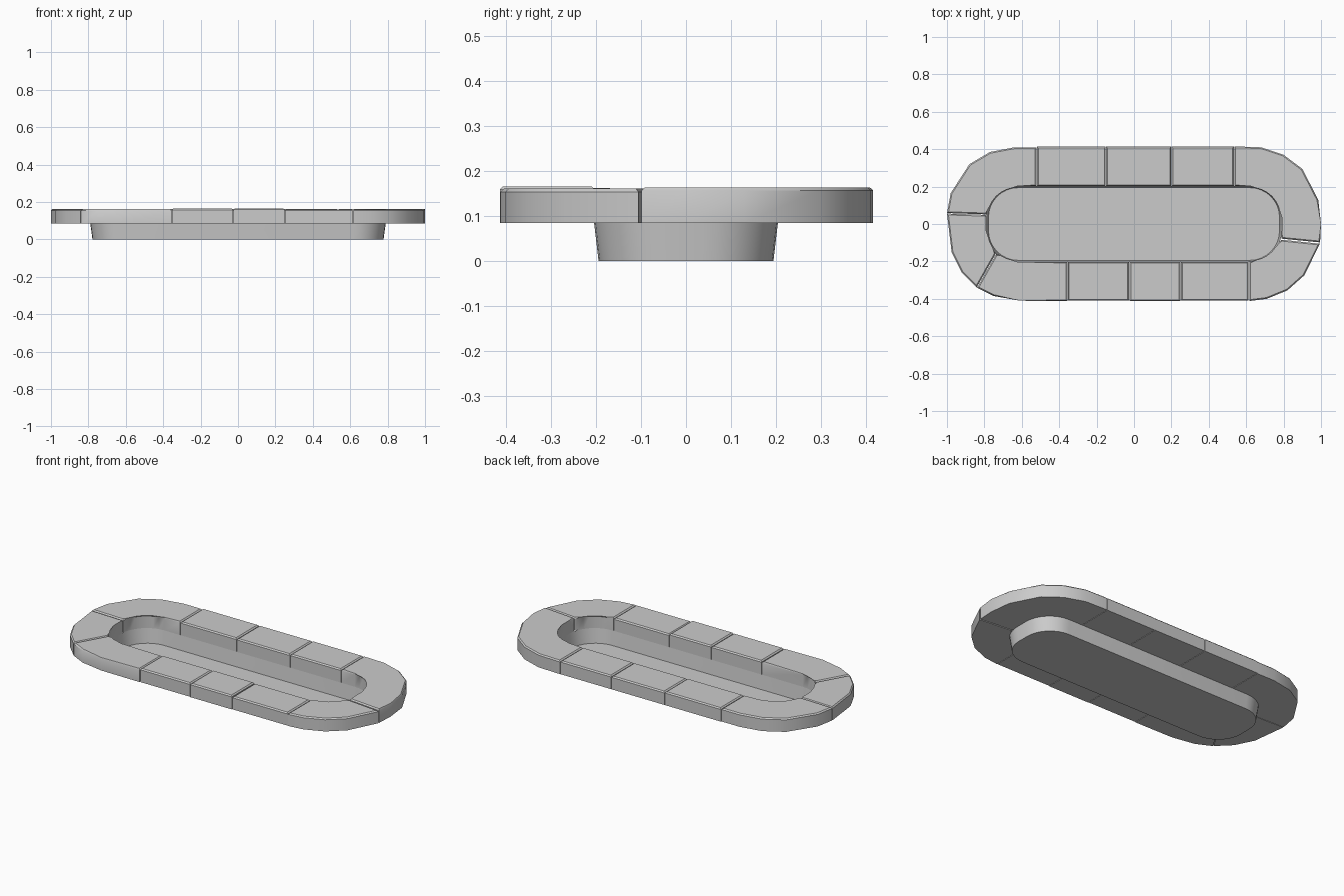
import bpy, bmesh, math
from mathutils import Vector

if "Cube" in bpy.data.objects:
    bpy.data.objects.remove(bpy.data.objects["Cube"])


def rounded_rect(hx, hy, r, n=8):
    """Counter-clockwise rounded rectangle."""
    pts = []
    for k, (sx, sy) in enumerate(((1, 1), (-1, 1), (-1, -1), (1, -1))):
        for i in range(n + 1):
            a = math.pi / 2 * (k + i / n)
            pts.append((sx * (hx - r) + r * math.cos(a), sy * (hy - r) + r * math.sin(a)))
    return pts


def finish(bm, name, angle):
    bmesh.ops.recalc_face_normals(bm, faces=bm.faces)
    me = bpy.data.meshes.new(name)
    bm.to_mesh(me)
    bm.free()
    ob = bpy.data.objects.new(name, me)
    bpy.context.collection.objects.link(ob)
    bpy.ops.object.select_all(action='DESELECT')
    ob.select_set(True)
    bpy.context.view_layer.objects.active = ob
    bpy.ops.object.shade_smooth_by_angle(angle=math.radians(angle))
    return ob


INNER = rounded_rect(0.79, 0.202, 0.165)
RIM_BOTTOM = 0.085
GAP = 0.0015


def stone(name, outer, start, end, top):
    """Coping stone between two joints, with softened top edges."""
    def ang(p):
        return math.atan2(p[1], p[0])
    a0 = ang(start)
    span = (ang(end) - a0) % math.tau
    mid = [p for p in INNER if 0.01 < (ang(p) - a0) % math.tau < span - 0.01]
    mid.sort(key=lambda p: (ang(p) - a0) % math.tau)
    out = [Vector(p) for p in outer]
    inn = [Vector(p) for p in [start] + mid + [end]]
    # pull both ends back for a hairline joint
    for i, j in ((0, 1), (-1, -2)):
        out[i] += (out[j] - out[i]).normalized() * GAP
        inn[i] += (inn[j] - inn[i]).normalized() * GAP
    loop = out + inn[::-1]
    bm = bmesh.new()
    lo = [bm.verts.new((p.x, p.y, RIM_BOTTOM)) for p in loop]
    hi = [bm.verts.new((p.x, p.y, top)) for p in loop]
    bm.faces.new(lo[::-1])
    cap = bm.faces.new(hi)
    n = len(loop)
    for i in range(n):
        j = (i + 1) % n
        bm.faces.new((lo[i], lo[j], hi[j], hi[i]))
    bmesh.ops.bevel(bm, geom=list(cap.edges), offset=0.007, segments=1,
                    affect='EDGES', profile=0.5)
    bmesh.ops.triangulate(bm, faces=[f for f in bm.faces if len(f.verts) > 4])
    return finish(bm, name, 30)


# Curved end stones
stone("end_stone_right", [(0.995, -0.1), (1, 0), (0.985, 0.13), (0.90, 0.295), (0.80, 0.37),
      (0.68, 0.41), (0.535, 0.415)], (0.79, -0.08), (0.535, 0.202), 0.164)
stone("end_stone_back_left", [(-0.52, 0.41), (-0.64, 0.41), (-0.77, 0.385), (-0.88, 0.32),
      (-0.98, 0.165), (-1, 0.057)], (-0.52, 0.202), (-0.79, 0.05), 0.163)
stone("end_stone_left", [(-1, 0.057), (-0.975, -0.15), (-0.92, -0.26), (-0.84, -0.34)],
      (-0.79, 0.05), (-0.737, -0.158), 0.161)
stone("end_stone_front_left", [(-0.84, -0.34), (-0.75, -0.385), (-0.61, -0.41), (-0.355, -0.413)],
      (-0.737, -0.158), (-0.355, -0.202), 0.162)
stone("end_stone_front_right", [(0.615, -0.412), (0.71, -0.40), (0.82, -0.355), (0.91, -0.275),
      (0.995, -0.104)], (0.615, -0.202), (0.79, -0.083), 0.161)

# Straight stones along the back and front
back = [0.535, 0.2, -0.15, -0.52]
for i, (a, b) in enumerate(zip(back, back[1:])):
    stone(f"back_stone_{i + 1}", [(a, 0.414), (b, 0.414)], (a, 0.202), (b, 0.202),
          (0.164, 0.163, 0.164)[i])
front = [-0.355, -0.025, 0.25, 0.615]
for i, (a, b) in enumerate(zip(front, front[1:])):
    y = (-0.41, -0.413, -0.41)[i]
    stone(f"front_stone_{i + 1}", [(a, y), (b, y)], (a, -0.202), (b, -0.202),
          (0.165, 0.166, 0.161)[i])

# Tapered basin shell below the rim
bm = bmesh.new()
top = [bm.verts.new((x, y, RIM_BOTTOM)) for x, y in rounded_rect(0.79, 0.204, 0.165)]
bot = [bm.verts.new((x, y, 0)) for x, y in rounded_rect(0.778, 0.194, 0.158)]
n = len(top)
for i in range(n):
    j = (i + 1) % n
    bm.faces.new((bot[i], bot[j], top[j], top[i]))
bm.faces.new(bot)
finish(bm, "basin", 40)
